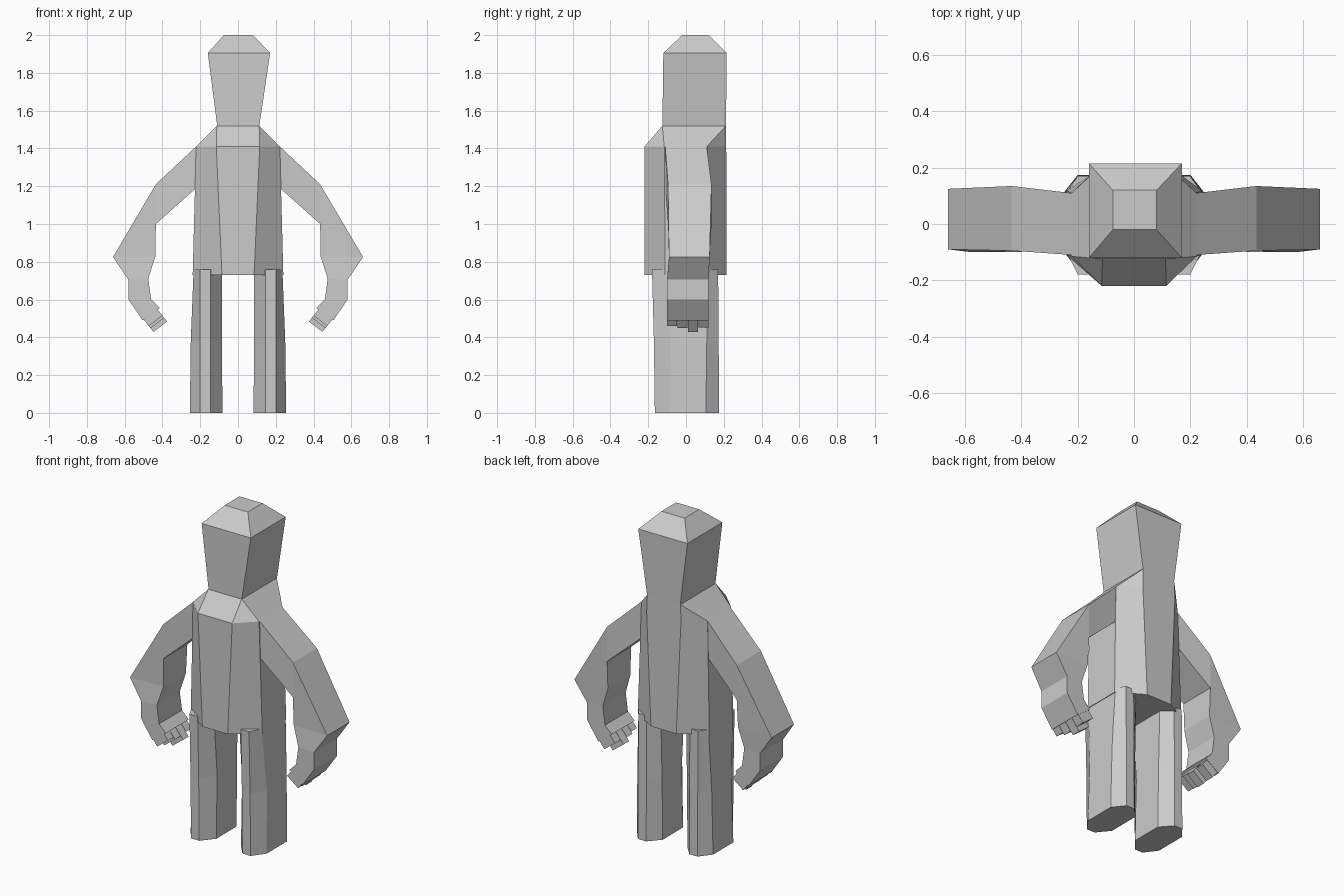
import bpy, bmesh
from mathutils import Vector

if "Cube" in bpy.data.objects:
    bpy.data.objects.remove(bpy.data.objects["Cube"])

grey = bpy.data.materials.new("plain_grey")
grey.diffuse_color = (0.6, 0.6, 0.6, 1)
grey.use_nodes = True
grey.node_tree.nodes["Principled BSDF"].inputs["Base Color"].default_value = grey.diffuse_color


def finish(name, bm):
    bmesh.ops.recalc_face_normals(bm, faces=bm.faces)
    me = bpy.data.meshes.new(name)
    bm.to_mesh(me)
    bm.free()
    me.materials.append(grey)
    ob = bpy.data.objects.new(name, me)
    bpy.context.collection.objects.link(ob)
    return ob


def loft(name, rings):
    """Skin equal-length rings of points and cap both ends."""
    bm = bmesh.new()
    vs = [[bm.verts.new(p) for p in r] for r in rings]
    n = len(vs[0])
    for a, b in zip(vs, vs[1:]):
        for i in range(n):
            j = (i + 1) % n
            bm.faces.new((a[i], a[j], b[j], b[i]))
    bm.faces.new(vs[0])
    bm.faces.new(vs[-1])
    bmesh.ops.remove_doubles(bm, verts=bm.verts, dist=1e-5)
    return finish(name, bm)


def rect(x0, x1, y0, y1, z):
    return [(x0, y0, z), (x1, y0, z), (x1, y1, z), (x0, y1, z)]


def octagon(xi, xo, yf, yfi, ybi, yb, z):
    """Torso ring, symmetric in x; xi = panel half width, xo = full half width."""
    return [(-xi, yf, z), (xi, yf, z), (xo, yfi, z), (xo, ybi, z),
            (xi, yb, z), (-xi, yb, z), (-xo, ybi, z), (-xo, yfi, z)]


# Head: tapered block with a bevelled crown
loft("head", [rect(-0.11, 0.113, -0.125, 0.212, 1.52),
              rect(-0.16, 0.17, -0.12, 0.215, 1.905),
              rect(-0.075, 0.08, -0.02, 0.12, 2.0)])

# Torso: eight-sided, closing to the neck with sloped shoulders
loft("torso", [octagon(0.085, 0.24, -0.22, -0.11, 0.12, 0.215, 0.73),
               octagon(0.115, 0.222, -0.22, -0.115, 0.11, 0.213, 1.41),
               octagon(0.112, 0.112, -0.125, -0.125, 0.212, 0.212, 1.52)])


# Legs: eight-sided columns
def leg_ring(s, xi, xo, yf, yb, front, back, z):
    pts = [(0.145, yf), (0.2, yf), (xo, front), (xo, back),
           (0.2, yb), (0.145, yb), (xi, back), (xi, front)]
    return [(s * x, y, z) for x, y in pts]


# Arm section pairs: outer (x, z), inner (x, z), y front, y back
ARM = [((0.112, 1.515), (0.12, 1.25), -0.11, 0.11),
       ((0.222, 1.41), (0.222, 1.19), -0.11, 0.11),
       ((0.435, 1.21), (0.435, 1.0), -0.095, 0.135),
       ((0.662, 0.825), (0.437, 0.83), -0.09, 0.125),
       ((0.58, 0.705), (0.475, 0.71), -0.10, 0.12),
       ((0.58, 0.60), (0.46, 0.60), -0.10, 0.12),
       ((0.505, 0.49), (0.415, 0.555), -0.10, 0.12)]
FINGERS = [0.045, 0.06, 0.085, 0.055]


def section(s, o, i, y0, y1):
    return [(s * o[0], y0, o[1]), (s * o[0], y1, o[1]),
            (s * i[0], y1, i[1]), (s * i[0], y0, i[1])]


for side, s in (("right", 1), ("left", -1)):
    loft(side + "_leg", [leg_ring(s, 0.083, 0.255, -0.165, 0.175, -0.09, 0.105, 0),
                         leg_ring(s, 0.084, 0.25, -0.17, 0.173, -0.08, 0.11, 0.38),
                         leg_ring(s, 0.085, 0.235, -0.18, 0.17, -0.11, 0.12, 0.76)])
    loft(side + "_arm", [section(s, *a) for a in ARM])
    # Fingers continue from the knuckle edge, slightly apart in length
    out, inn = Vector((0.50, 0.495)), Vector((0.428, 0.55))
    step = Vector((-0.62, -0.78))
    for k, length in enumerate(FINGERS):
        y0 = -0.10 + 0.055 * k
        d = step * length
        loft(f"{side}_finger_{k + 1}", [section(s, out, inn, y0, y0 + 0.053),
                                        section(s, out + d, inn + d, y0, y0 + 0.053)])
